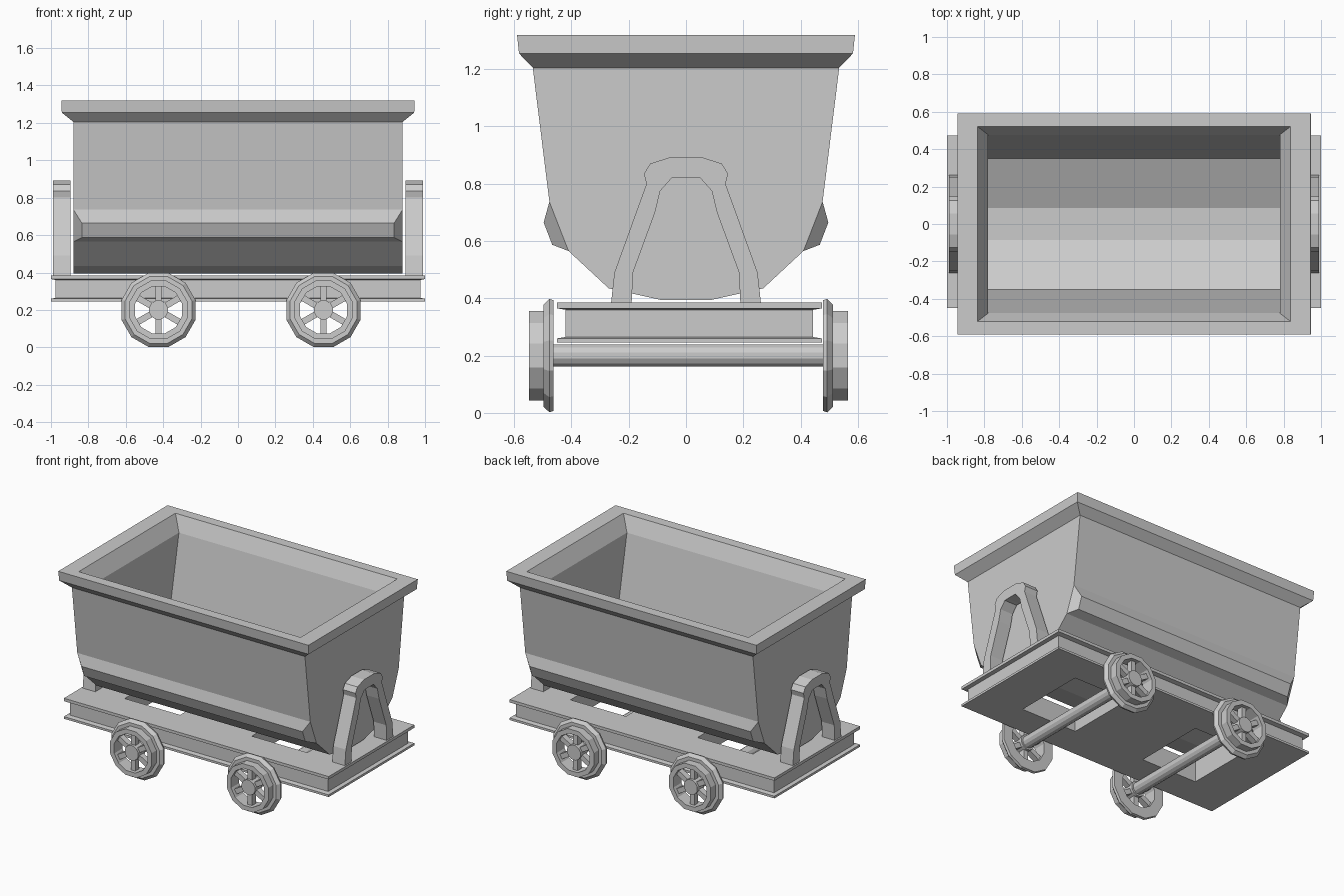
import bpy, bmesh
from math import sin, cos, pi
from mathutils import Matrix

if "Cube" in bpy.data.objects:
    bpy.data.objects.remove(bpy.data.objects["Cube"])


def finish(bm, name):
    bmesh.ops.remove_doubles(bm, verts=bm.verts, dist=0.0005)
    bmesh.ops.recalc_face_normals(bm, faces=bm.faces)
    me = bpy.data.meshes.new(name)
    bm.to_mesh(me)
    bm.free()
    ob = bpy.data.objects.new(name, me)
    bpy.context.collection.objects.link(ob)
    return ob


def skin(bm, loops, closed=False):
    """Bridge consecutive point loops with quads; returns the vertex loops."""
    vs = [[bm.verts.new(p) for p in lp] for lp in loops]
    n = len(vs[0])
    pairs = list(zip(vs, vs[1:])) + ([(vs[-1], vs[0])] if closed else [])
    for a, b in pairs:
        for i in range(n):
            j = (i + 1) % n
            bm.faces.new((a[i], a[j], b[j], b[i]))
    return vs


def rect(hx, hy, z, cx=0, cy=0):
    return [(cx + sx * hx, cy + sy * hy, z) for sx, sy in ((-1, -1), (1, -1), (1, 1), (-1, 1))]


def stack(name, levels):
    """Solid made of stacked rectangles."""
    bm = bmesh.new()
    vs = skin(bm, [rect(*lv) for lv in levels])
    bm.faces.new(vs[0])
    bm.faces.new(vs[-1])
    return finish(bm, name)


def trough(bm, hx, half):
    """Open trough running along x, with flat ends."""
    prof = half + [(-y, z) for y, z in reversed(half)]
    l, r = [[bm.verts.new((x, y, z)) for y, z in prof] for x in (-hx, hx)]
    for i in range(len(prof) - 1):
        bm.faces.new((l[i], l[i + 1], r[i + 1], r[i]))
    bm.faces.new(l)
    bm.faces.new(r)


def cylinder(bm, r, y0, y1, n, cx, cz):
    rings = [[(cx + r * sin(2 * pi * (i + .5) / n), y, cz + r * cos(2 * pi * (i + .5) / n))
              for i in range(n)] for y in (y0, y1)]
    vs = skin(bm, rings)
    bm.faces.new(vs[0])
    bm.faces.new(vs[1])


# Tub: outer shell, flared rim, inner shell
bm = bmesh.new()
trough(bm, .88, [(.535, 1.205), (.477, .737), (.41, .565), (.27, .435), (.09, .395)])
skin(bm, [rect(.88, .535, 1.205), rect(.942, .583, 1.255), rect(.945, .59, 1.32),
          rect(.838, .522, 1.32), rect(.78, .477, 1.22)])
trough(bm, .78, [(.477, 1.22), (.35, .58), (.085, .46)])
finish(bm, "tub")

# Bulged strips along the lower sides of the tub
for s, side in ((-1, "front"), (1, "back")):
    bm = bmesh.new()
    for x, y, z in ((.88, .477, .737), (.88, .41, .565), (.835, .497, .665), (.835, .467, .587)):
        for sx in (-1, 1):
            bm.verts.new((sx * x, s * y, z))
    bmesh.ops.convex_hull(bm, input=bm.verts)
    bmesh.ops.dissolve_limit(bm, angle_limit=.01, verts=bm.verts, edges=bm.edges)
    finish(bm, side + "_side_strip")

# Chassis with flanged edges and two openings
CY = .012
frame = stack("chassis", [(1, .462, .245, 0, CY), (1, .462, .26, 0, CY), (.975, .432, .265, 0, CY),
                          (.975, .432, .36, 0, CY), (1, .462, .365, 0, CY), (1, .462, .385, 0, CY)])
for cx in (-.48, .48):
    cut = stack("opening_cutter", [(.21, .25, .1, cx, CY), (.21, .25, .6, cx, CY)])
    cut.hide_render = True
    mod = frame.modifiers.new("opening", 'BOOLEAN')
    mod.operation = 'DIFFERENCE'
    mod.solver = 'EXACT'
    mod.object = cut
    bpy.context.view_layer.objects.active = frame
    bpy.ops.object.modifier_apply(modifier=mod.name)
    bpy.data.objects.remove(cut)

# Hoop supports at both ends
outer = [(.262, .38), (.25, .49), (.138, .8), (.147, .835), (.125, .87), (.055, .893)]
inner = [(.19, .38), (.185, .49), (.108, .7), (.09, .775), (.05, .82), (.025, .822)]
mir = lambda h: h + [(-y, z) for y, z in reversed(h)]
for s, side in ((-1, "left"), (1, "right")):
    bm = bmesh.new()
    sections = [[(s * .895, *o), (s * .99, *o), (s * .99, *i), (s * .895, *i)]
                for o, i in zip(mir(outer), mir(inner))]
    vs = skin(bm, sections)
    bm.faces.new(vs[0])
    bm.faces.new(vs[-1])
    finish(bm, side + "_hoop_support")

# Wheels and axles
WY, WZ = .008, .2
ring = [(.13, .47), (.2, .47), (.205, .485), (.185, .505), (.162, .505), (.162, .557), (.13, .557)]
for cx, end in ((-.425, "left"), (.457, "right")):
    bm = bmesh.new()
    cylinder(bm, .04, WY - .5, WY + .5, 12, cx, WZ)
    finish(bm, end + "_axle")
    for s, side in ((-1, "front"), (1, "back")):
        bm = bmesh.new()
        # Flanged ring
        skin(bm, [[(cx + r * sin(2 * pi * (k + .5) / 12), WY + s * y, WZ + r * cos(2 * pi * (k + .5) / 12))
                   for r, y in ring] for k in range(12)], closed=True)
        # Hub
        cylinder(bm, .052, WY + s * .475, WY + s * .55, 12, cx, WZ)
        # Spokes
        for k in range(6):
            m = (Matrix.Translation((cx, WY + s * .513, WZ)) @ Matrix.Rotation(k * pi / 3, 4, 'Y')
                 @ Matrix.Translation((0, 0, .088)) @ Matrix.Diagonal((.034, .04, .1, 1)))
            bmesh.ops.create_cube(bm, size=1, matrix=m)
        finish(bm, side + "_" + end + "_wheel")
